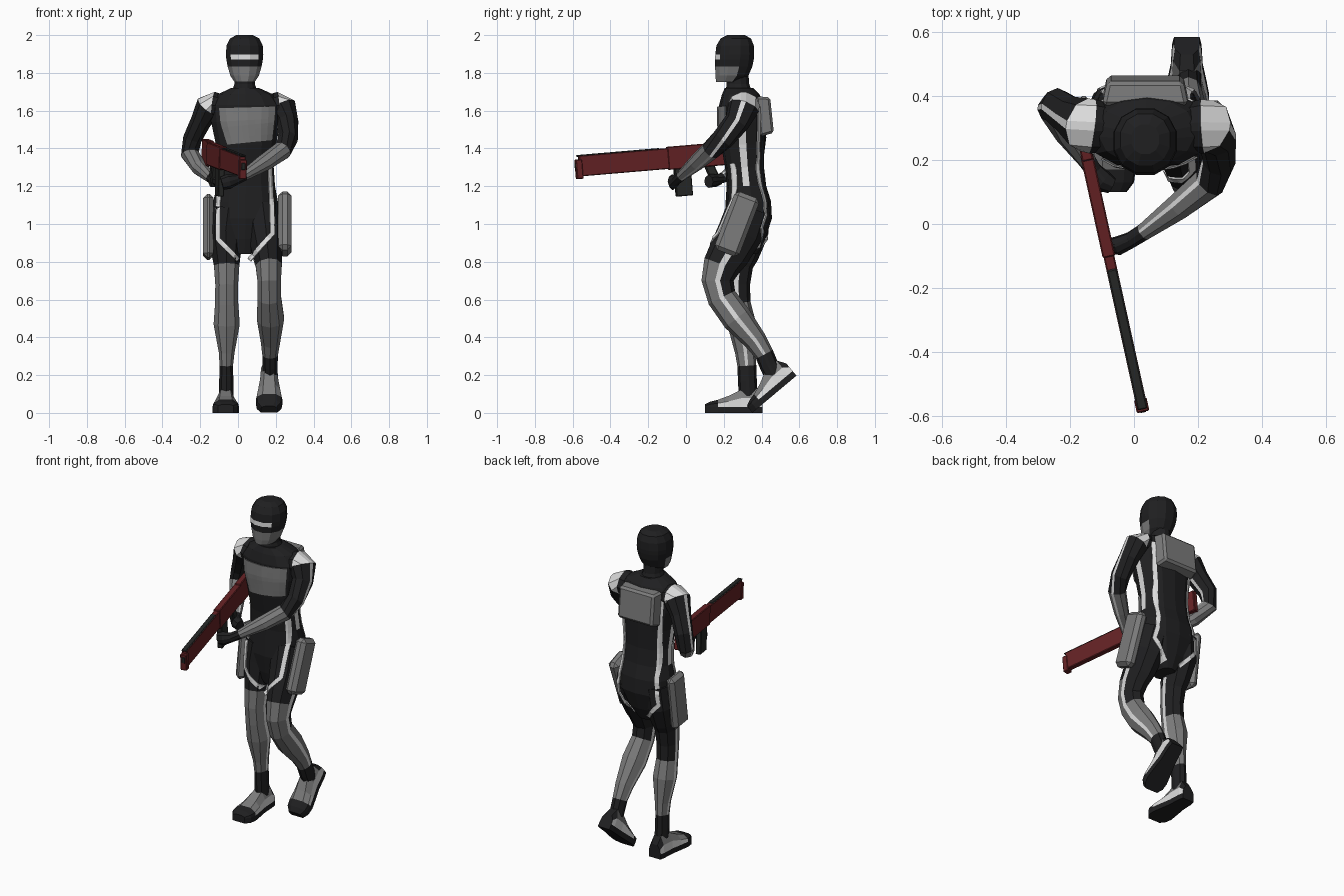
import bpy, bmesh, math
from mathutils import Vector, Matrix
from mathutils.bvhtree import BVHTree

if "Cube" in bpy.data.objects:
    bpy.data.objects.remove(bpy.data.objects["Cube"])

MATS = []
for mat_name, col in [("black suit", (.014, .014, .015)), ("grey armour", (.2, .2, .2)),
                      ("white stripe", (.72, .72, .72)), ("dark red", (.13, .016, .018)),
                      ("charcoal metal", (.02, .021, .02))]:
    m = bpy.data.materials.new(mat_name)
    m.diffuse_color = (*col, 1)
    m.use_nodes = True
    m.node_tree.nodes["Principled BSDF"].inputs["Base Color"].default_value = m.diffuse_color
    MATS.append(m)
BLACK, GREY, WHITE, RED, METAL = range(5)


def finish(name, bm):
    bmesh.ops.recalc_face_normals(bm, faces=bm.faces)
    me = bpy.data.meshes.new(name)
    bm.to_mesh(me)
    bm.free()
    for m in MATS:
        me.materials.append(m)
    ob = bpy.data.objects.new(name, me)
    bpy.context.collection.objects.link(ob)
    return ob


def skin(name, rings, rule):
    """Bridge point rings; rule(segment, side) gives the colour, caps use side -1."""
    bm = bmesh.new()
    vs = [[bm.verts.new(p) for p in r] for r in rings]
    n = len(vs[0])
    for i in range(len(vs) - 1):
        for j in range(n):
            k = (j + 1) % n
            f = bm.faces.new((vs[i][j], vs[i][k], vs[i + 1][k], vs[i + 1][j]))
            f.material_index = rule(i, j)
    bm.faces.new(vs[0]).material_index = rule(0, -1)
    bm.faces.new(vs[-1]).material_index = rule(len(vs) - 2, -1)
    return finish(name, bm)


def limb(name, path, angles, ref, rule, upright=False, power=1.0):
    """Tube along (x, y, z, radius_side, radius_front) points."""
    P = [Vector(p[:3]) for p in path]
    rings = []
    for i, p in enumerate(path):
        t = (P[min(i + 1, len(P) - 1)] - P[max(i - 1, 0)]).normalized()
        if upright:
            t = Vector((0, 0, 1))
        r = Vector(ref)
        s = (r - t * r.dot(t)).normalized()
        f = t.cross(s)
        ring = []
        for a in angles:
            c, d = math.cos(math.radians(a)), math.sin(math.radians(a))
            c = math.copysign(abs(c) ** power, c)
            d = math.copysign(abs(d) ** power, d)
            ring.append(P[i] + s * c * p[3] + f * d * p[4])
        rings.append(ring)
    return skin(name, rings, rule)


def box(name, size, mat, matrix, bevel=0, taper=1.0):
    bm = bmesh.new()
    bmesh.ops.create_cube(bm, size=1)
    for v in bm.verts:
        k = taper if v.co.y > 0 else 1
        v.co = Vector((v.co.x * size[0] * k, v.co.y * size[1], v.co.z * size[2] * k))
    if bevel:
        bmesh.ops.bevel(bm, geom=bm.edges[:], offset=bevel, segments=1, affect='EDGES')
    bm.transform(matrix)
    for f in bm.faces:
        f.material_index = mat
    return finish(name, bm)


SIDED = [-9, 9, 50, 90, 130, 171, 189, 230, 270, 310]    # narrow sides 0 and 5 carry stripes

# torso
torso = limb("torso", [
    (.035, .31, .84, .05, .07), (.037, .32, .92, .12, .10), (.04, .33, 1.03, .175, .125),
    (.04, .33, 1.12, .172, .12), (.042, .32, 1.2, .155, .105), (.042, .31, 1.3, .148, .103),
    (.042, .30, 1.42, .16, .115), (.042, .295, 1.54, .185, .122), (.042, .295, 1.63, .19, .12),
    (.04, .29, 1.685, .15, .10), (.037, .28, 1.72, .075, .075)],
    [-7, 7, 35, 62, 90, 118, 145, 173, 187, 215, 242, 270, 298, 325], (1, 0, 0),
    lambda i, j: WHITE if j in (0, 7) and 4 <= i <= 7 else BLACK, True, .85)

# neck and helmet
ROUND = [15 + 30 * i for i in range(12)]
limb("neck", [(.035, .28, 1.69, .075, .075), (.035, .275, 1.74, .056, .062), (.035, .27, 1.80, .056, .062)],
     ROUND, (1, 0, 0), lambda i, j: BLACK, True)


def helmet_colour(i, j):
    if i <= 1 and (6 <= j <= 10 or j in (5, 11)) and j >= 0:
        return GREY
    return WHITE if i == 3 and 7 <= j <= 9 else BLACK


limb("helmet", [
    (.035, .225, 1.752, .055, .068), (.035, .243, 1.785, .078, .09), (.035, .253, 1.835, .093, .102),
    (.035, .256, 1.872, .1, .106), (.035, .258, 1.898, .102, .106), (.035, .26, 1.945, .099, .102),
    (.035, .264, 1.982, .08, .083), (.035, .265, 2.0, .045, .048)],
    ROUND, (1, 0, 0), helmet_colour, True, .92)


# legs: front sides are 1 to 4
def leg_colour(i, j):
    if i >= 8:
        return BLACK
    if j in (0, 5) and i >= 2:
        return WHITE
    if i >= 5 or (i >= 3 and 1 <= j <= 4):
        return GREY
    return BLACK


leg_l = limb("standing_leg", [
    (-.05, .33, 1.08, .10, .115), (-.065, .32, .95, .095, .115), (-.062, .29, .83, .076, .092),
    (-.06, .275, .78, .068, .08), (-.06, .265, .68, .061, .074), (-.06, .272, .58, .062, .07),
    (-.06, .295, .47, .070, .075), (-.06, .315, .32, .042, .055), (-.062, .322, .25, .036, .05),
    (-.062, .325, .17, .038, .05), (-.062, .33, .08, .038, .05)], SIDED, (1, 0, 0), leg_colour)
leg_r = limb("bent_leg", [
    (.13, .33, 1.08, .10, .115), (.145, .285, .95, .095, .12), (.155, .225, .84, .080, .11),
    (.163, .19, .78, .070, .10), (.165, .167, .70, .063, .085), (.166, .19, .61, .063, .078),
    (.172, .27, .50, .073, .08), (.172, .37, .38, .052, .06), (.17, .415, .31, .042, .05),
    (.17, .44, .25, .04, .05), (.17, .475, .18, .04, .05)], SIDED, (1, 0, 0), leg_colour)

# boots: lofted from heel to toe, heel bottom is the pivot
BOOT = [(0, .04, .085), (-.03, .046, .13), (-.11, .050, .125), (-.18, .062, .09),
        (-.235, .070, .07), (-.275, .065, .06), (-.305, .042, .045)]


def boot_colour(i, j):
    if i >= 4 or j in (-1, 0, 6, 7):
        return BLACK
    if j in (1, 5):
        return WHITE
    return GREY if i >= 1 else BLACK


for name, pivot, tilt in [("flat_boot", (-.065, .405, 0), 0), ("raised_boot", (.165, .585, .197), 40)]:
    M = Matrix.Translation(pivot) @ Matrix.Rotation(math.radians(tilt), 4, 'X')
    rings = [[M @ Vector((x, y, z)) for x, z in (
        (w, 0), (w, .032), (w * .93, .032 + (h - .032) * .5), (w * .5, h), (-w * .5, h),
        (-w * .93, .032 + (h - .032) * .5), (-w, .032), (-w, 0))] for y, w, h in BOOT]
    skin(name, rings, boot_colour)

# arms: stripes sit on the sides facing outward and inward
ARM = [a + 90 for a in SIDED]


def arm_colour(i, j):
    if i >= 7:
        return BLACK
    if i == 1 or (j in (0, 5) and i >= 1):
        return WHITE
    return GREY if i in (5, 6) else BLACK


limb("front_arm", [
    (.15, .30, 1.61, .075, .07), (.215, .305, 1.63, .085, .07), (.237, .305, 1.618, .085, .072),
    (.262, .27, 1.54, .068, .058), (.265, .195, 1.45, .060, .052), (.235, .13, 1.39, .053, .05),
    (.14, .055, 1.325, .043, .045), (.03, -.025, 1.255, .028, .028), (-.01, -.05, 1.235, .026, .028),
    (-.05, -.068, 1.225, .030, .04), (-.085, -.07, 1.215, .022, .036)], ARM, (0, 1, 0), arm_colour)
limb("rear_arm", [
    (-.07, .30, 1.61, .075, .07), (-.13, .305, 1.63, .085, .07), (-.155, .31, 1.62, .085, .072),
    (-.198, .335, 1.54, .066, .055), (-.242, .368, 1.45, .058, .05), (-.255, .365, 1.37, .052, .048),
    (-.205, .285, 1.30, .045, .043), (-.145, .195, 1.245, .028, .028), (-.125, .165, 1.235, .028, .028),
    (-.10, .135, 1.23, .036, .036), (-.07, .12, 1.225, .026, .034)], ARM, (0, 1, 0), arm_colour)

# surface to lay the stripes and chest plate on
body = bmesh.new()
for ob in (torso, leg_l, leg_r):
    body.from_mesh(ob.data)
tree = BVHTree.FromBMesh(body)


def ribbon(name, pts, mat, side, across=2, lift=.004):
    """Strip along (x, z, width) points, projected on the body from front (-1) or back (1)."""
    bm = bmesh.new()
    rows, y = [], .3 + .1 * side
    dense = []
    for a, b in zip(pts, pts[1:]):
        n = max(2, int(math.dist(a[:2], b[:2]) / .03))
        dense += [tuple(a[k] + (b[k] - a[k]) * q / n for k in range(3)) for q in range(n)]
    dense.append(pts[-1])
    for i, (x, z, w) in enumerate(dense):
        a, b = dense[max(i - 1, 0)], dense[min(i + 1, len(dense) - 1)]
        d = Vector((b[0] - a[0], b[1] - a[1])).normalized()
        row = []
        for k in range(across + 1):
            o = w * (k / across - .5)
            px, pz = x - d.y * o, z + d.x * o
            hit = tree.ray_cast(Vector((px, side * 2, pz)), Vector((0, -side, 0)))[0]
            if hit:
                y = hit.y
            row.append(bm.verts.new((px, y + side * lift, pz)))
        rows.append(row)
    for r, s in zip(rows, rows[1:]):
        for k in range(across):
            bm.faces.new((r[k], r[k + 1], s[k + 1], s[k])).material_index = mat
    ob = finish(name, bm)
    mod = ob.modifiers.new("thickness", 'SOLIDIFY')
    mod.thickness, mod.offset = .006, 0


# chest plate and suit stripes
ribbon("chest_plate", [(.048, 1.62, .30), (.05, 1.55, .29), (.055, 1.50, .27), (.062, 1.43, .24)], GREY, -1, 8, .008)
ribbon("front_stripe_left", [(-.09, 1.32, .02), (-.105, 1.1, .022), (-.105, .92, .022), (.0, .81, .022)], WHITE, -1)
ribbon("front_stripe_right", [(.168, 1.32, .02), (.178, 1.1, .022), (.182, .95, .022), (.06, .81, .022)], WHITE, -1)
for name, k in (("left", -1), ("right", 1)):
    ribbon("back_stripe_" + name, [(.04 + k * x, z, .022) for x, z in
           ((.14, 1.62), (.12, 1.35), (.125, 1.15), (.145, .98), (.05, .87))], WHITE, 1)

# backpack and thigh pods
box("backpack", (.27, .075, .215), GREY, Matrix.Translation((.035, .418, 1.573)) @
    Matrix.Rotation(math.radians(6), 4, 'X'), .012, .88)
for name, loc, size, tilt in [("pod_right", (.248, .27, 1.0), (.07, .14, .33), -21),
                              ("pod_left", (-.157, .31, .985), (.055, .14, .34), -8)]:
    box(name, size, GREY, Matrix.Translation(loc) @ Matrix.Rotation(math.radians(tilt), 4, 'X'), .022)

# rifle: local y runs from muzzle to stock, local z is up
along = Vector((-.22, 1, .085)).normalized()
lateral = along.cross(Vector((0, 0, 1))).normalized()
upward = lateral.cross(along)
GUN = Matrix((lateral, along, upward)).transposed().to_4x4()
GUN.translation = (.028, -.585, 1.305)
for name, u0, u1, half, w0, w1, mat in [
        ("muzzle", 0, .035, .02, -.068, .035, RED), ("barrel_shroud", .02, .51, .017, -.055, .055, RED),
        ("muzzle_bore", -.003, .01, .012, -.02, .02, METAL),
        ("top_rail", .01, .46, .016, .05, .059, METAL), ("receiver", .50, .82, .02, -.06, .062, RED),
        ("stock", .81, .95, .018, -.068, .068, RED), ("magazine", .53, .62, .016, -.205, -.05, METAL)]:
    box(name, (half * 2, u1 - u0, w1 - w0), mat,
        GUN @ Matrix.Translation((0, (u0 + u1) / 2, (w0 + w1) / 2)), .004)
box("pistol_grip", (.03, .05, .13), METAL, GUN @ Matrix.Translation((0, .74, -.105)) @
    Matrix.Rotation(math.radians(20), 4, 'X'), .006)
body.free()
